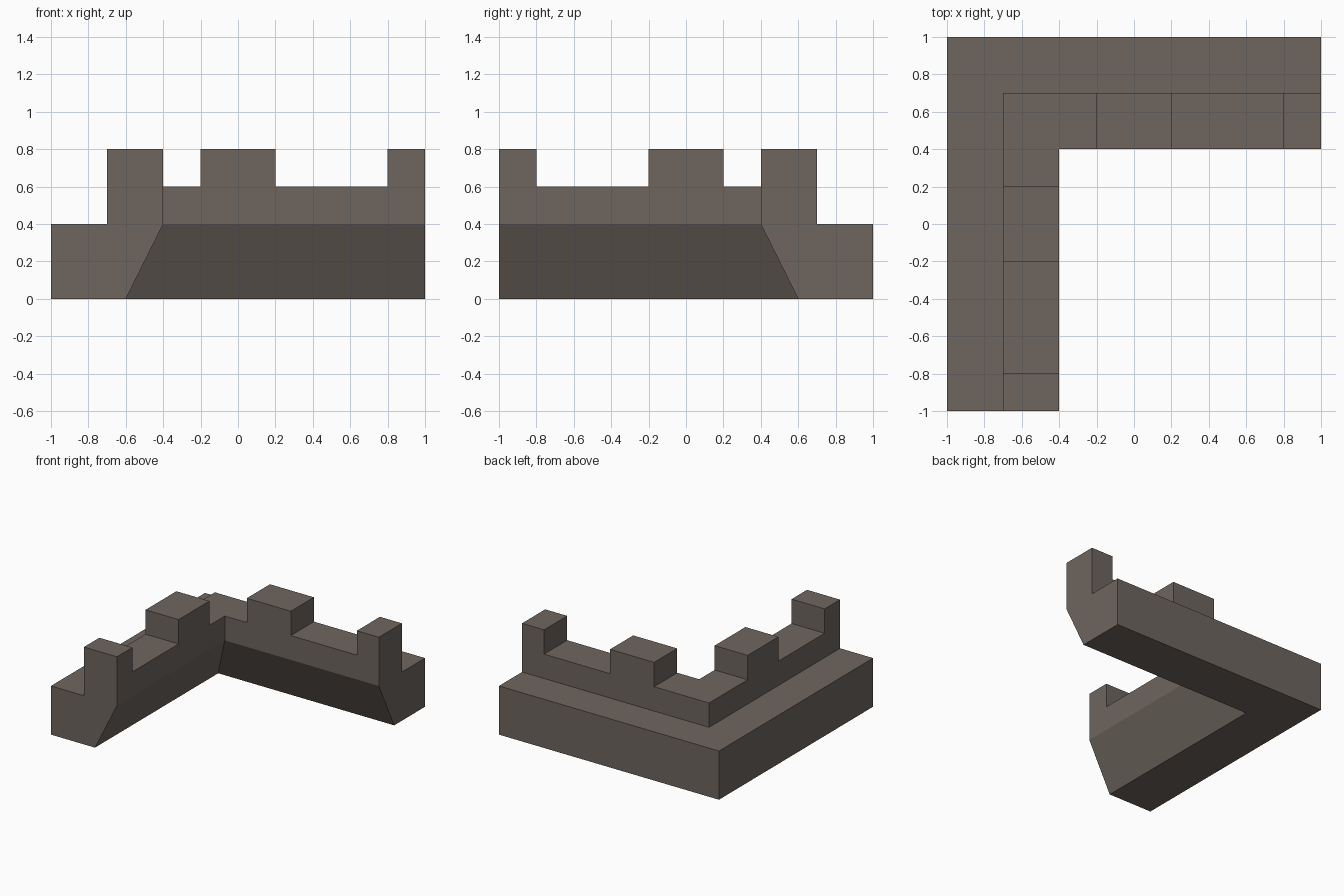
import bpy, bmesh
from mathutils import Vector

if "Cube" in bpy.data.objects:
    bpy.data.objects.remove(bpy.data.objects["Cube"])

# Stone colour
stone = bpy.data.materials.new("grey_brown_stone")
stone.diffuse_color = (0.156, 0.130, 0.114, 1)
stone.use_nodes = True
stone.node_tree.nodes["Principled BSDF"].inputs["Base Color"].default_value = stone.diffuse_color

# Wall cross-section: (offset from centre, height)
profile = [(-1, 0), (-0.6, 0), (-0.4, 0.4), (-0.4, 0.6), (-0.7, 0.6), (-0.7, 0.4), (-1, 0.4)]
stops = [-1, -0.8, -0.2, 0.2]   # merlon edges along one arm

bm = bmesh.new()

# Cross-sections along the left arm, the mitred corner, then the back arm
rings = [[bm.verts.new((d, s, z)) for d, z in profile] for s in stops]
rings.append([bm.verts.new((d, -d, z)) for d, z in profile])
rings += [[bm.verts.new((-s, -d, z)) for d, z in profile] for s in reversed(stops)]

# Wall skin and end caps
n = len(profile)
raised = []
for i in range(len(rings) - 1):
    for k in range(n):
        m = (k + 1) % n
        f = bm.faces.new((rings[i][k], rings[i][m], rings[i + 1][m], rings[i + 1][k]))
        if k == 3 and i in (0, 2, 5, 7):
            raised.append(f)
bm.faces.new(rings[0])
bm.faces.new(rings[-1])

# Merlons pulled up from the parapet top
for f in raised:
    new = bmesh.ops.extrude_face_region(bm, geom=[f])["geom"]
    verts = [v for v in new if isinstance(v, bmesh.types.BMVert)]
    bmesh.ops.translate(bm, verts=verts, vec=Vector((0, 0, 0.2)))
    if f.is_valid:
        bmesh.ops.delete(bm, geom=[f], context='FACES_ONLY')

# Merge coplanar faces
bmesh.ops.recalc_face_normals(bm, faces=bm.faces[:])
bmesh.ops.dissolve_limit(bm, angle_limit=0.01, verts=bm.verts[:], edges=bm.edges[:])
bmesh.ops.recalc_face_normals(bm, faces=bm.faces[:])

mesh = bpy.data.meshes.new("corner_battlement")
bm.to_mesh(mesh)
bm.free()
mesh.materials.append(stone)
obj = bpy.data.objects.new("corner_battlement", mesh)
bpy.context.collection.objects.link(obj)
